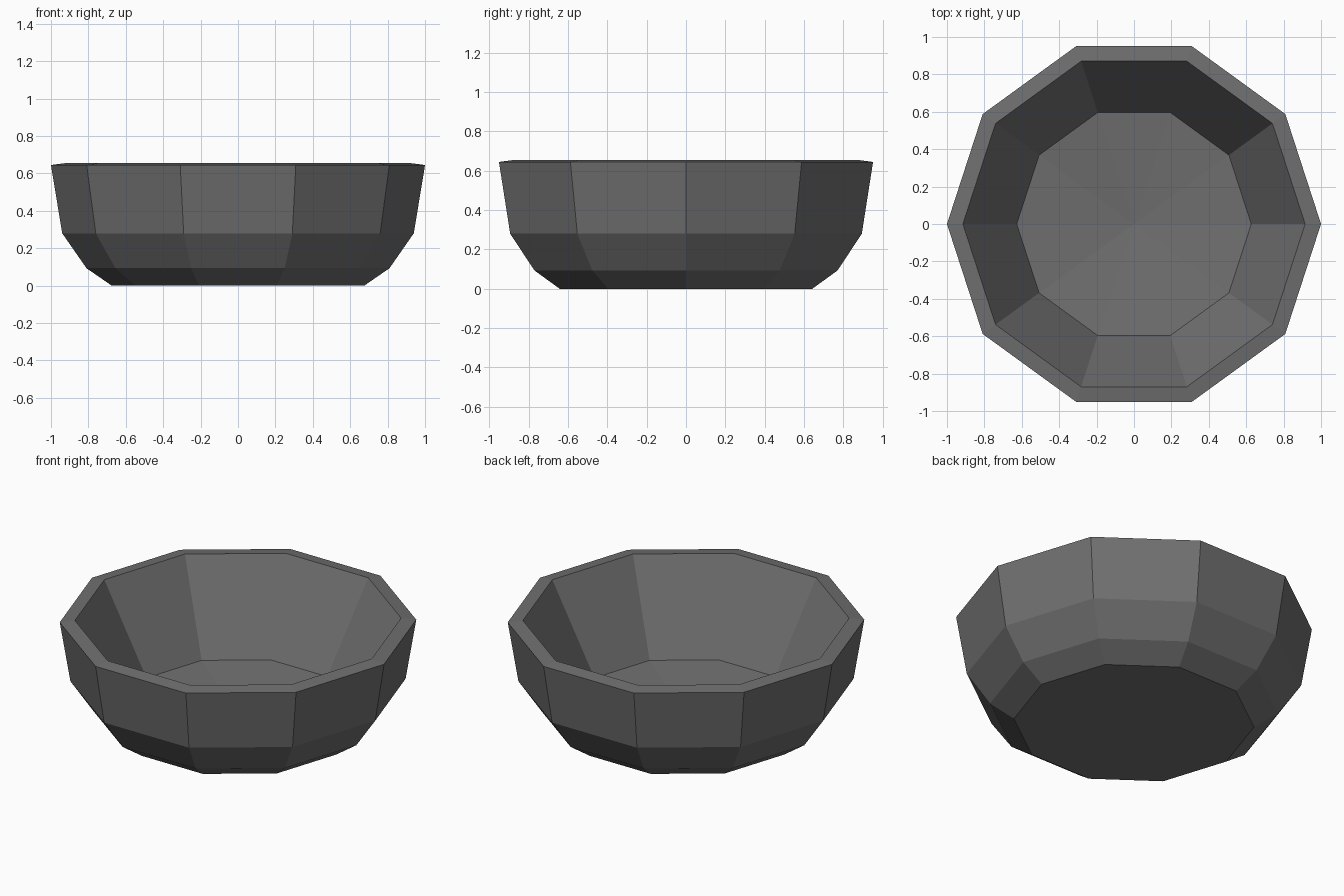
import bpy, bmesh, math

if "Cube" in bpy.data.objects:
    bpy.data.objects.remove(bpy.data.objects["Cube"])

SIDES = 10

# Bowl section as (radius, height): base, outer wall, rim, inner wall, floor ring
profile = [(0.675, 0.0), (0.81, 0.093), (0.94, 0.28), (1.0, 0.645),
           (0.915, 0.656), (0.627, 0.125)]
floor_centre_z = 0.065

grey = bpy.data.materials.new("dark grey")
grey.diffuse_color = (0.16, 0.16, 0.163, 1)
grey.use_nodes = True
grey.node_tree.nodes["Principled BSDF"].inputs["Base Color"].default_value = grey.diffuse_color

bm = bmesh.new()
rings = []
for r, z in profile:
    rings.append([bm.verts.new((r * math.cos(2 * math.pi * i / SIDES),
                                r * math.sin(2 * math.pi * i / SIDES), z))
                  for i in range(SIDES)])

# Walls and rim
for a, b in zip(rings, rings[1:]):
    for i in range(SIDES):
        j = (i + 1) % SIDES
        bm.faces.new((a[i], a[j], b[j], b[i]))

# Flat base and slightly dished floor
bm.faces.new(list(reversed(rings[0])))
centre = bm.verts.new((0, 0, floor_centre_z))
for i in range(SIDES):
    bm.faces.new((rings[-1][i], rings[-1][(i + 1) % SIDES], centre))

bmesh.ops.recalc_face_normals(bm, faces=bm.faces)
mesh = bpy.data.meshes.new("bowl")
bm.to_mesh(mesh)
bm.free()
mesh.materials.append(grey)
bpy.context.collection.objects.link(bpy.data.objects.new("bowl", mesh))
